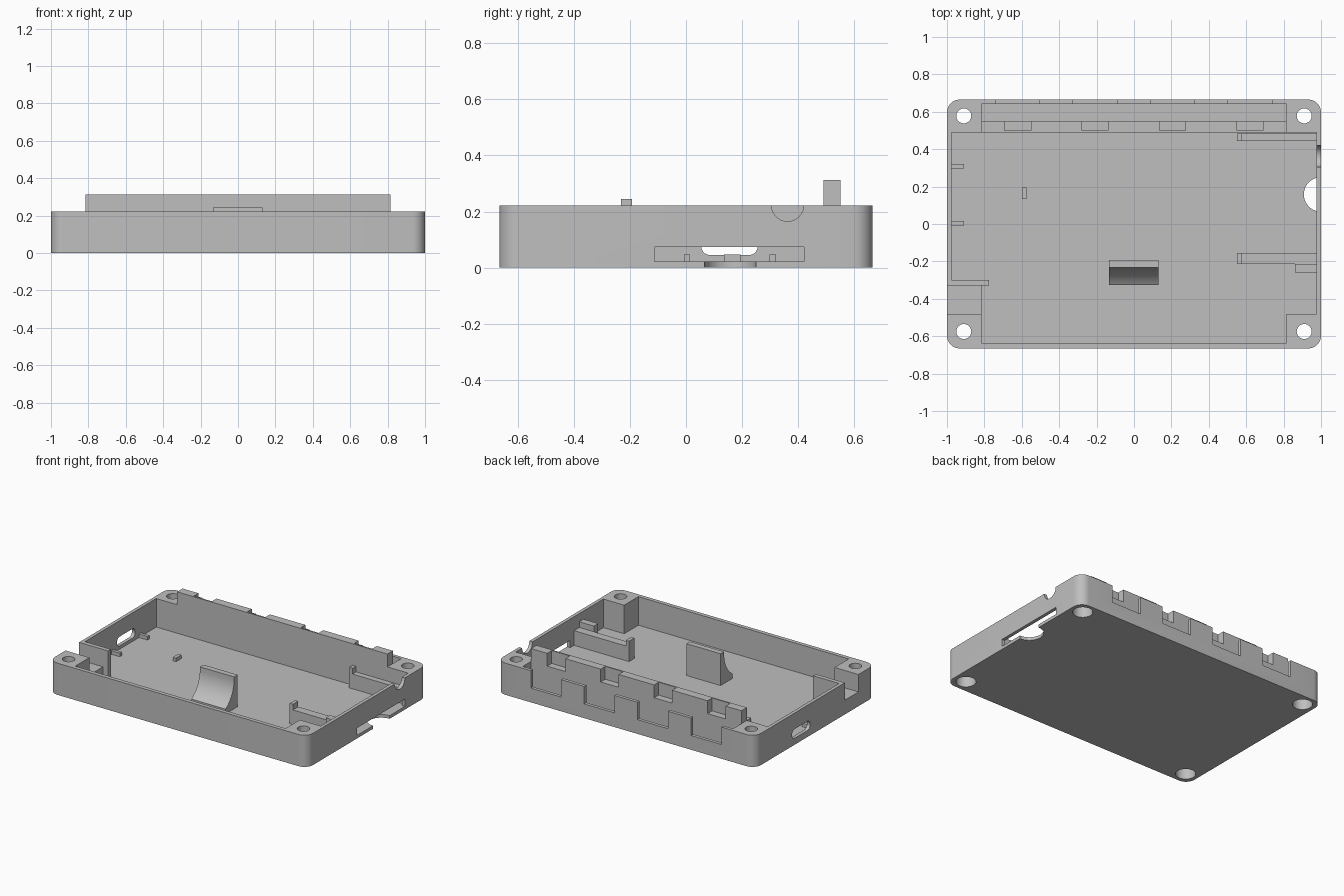
import bpy
from math import sin, cos, radians

default = bpy.data.objects.get("Cube")
if default:
    bpy.data.objects.remove(default, do_unlink=True)

grey = bpy.data.materials.new("light_grey")
grey.use_nodes = True
GREY = (0.52, 0.52, 0.52, 1)
grey.diffuse_color = GREY
grey.node_tree.nodes["Principled BSDF"].inputs["Base Color"].default_value = GREY

HEIGHT, FLOOR, OVER = 0.222, 0.022, 0.5


def prism(name, points, axis, low, high):
    """Extrude a 2D outline along an axis; points hold the other two axes in order."""
    def place(p, d):
        v = list(p)
        v.insert("xyz".index(axis), d)
        return v
    n = len(points)
    verts = [place(p, d) for d in (low, high) for p in points]
    faces = [list(range(n))[::-1], list(range(n, 2 * n))]
    faces += [[i, (i + 1) % n, n + (i + 1) % n, n + i] for i in range(n)]
    mesh = bpy.data.meshes.new(name)
    mesh.from_pydata(verts, [], faces)
    if axis == "y":
        mesh.flip_normals()
    mesh.materials.append(grey)
    obj = bpy.data.objects.new(name, mesh)
    bpy.context.collection.objects.link(obj)
    return obj


def box(name, x, y, z):
    return prism(name, [(x[0], y[0]), (x[1], y[0]), (x[1], y[1]), (x[0], y[1])], "z", *z)


def rounded(x, y, r, steps=10):
    """Rounded rectangle outline, counter-clockwise."""
    corners = [(x[1] - r, y[1] - r), (x[0] + r, y[1] - r),
               (x[0] + r, y[0] + r), (x[1] - r, y[0] + r)]
    return [(cx + r * cos(radians(90 * (k + i / steps))),
             cy + r * sin(radians(90 * (k + i / steps))))
            for k, (cx, cy) in enumerate(corners) for i in range(steps + 1)]


def circle(cx, cy, r, n=40):
    return [(cx + r * cos(radians(360 * i / n)), cy + r * sin(radians(360 * i / n)))
            for i in range(n)]


def combine(target, other, operation="DIFFERENCE"):
    mod = target.modifiers.new("combine", "BOOLEAN")
    mod.operation, mod.solver, mod.object = operation, "EXACT", other
    bpy.context.view_layer.objects.active = target
    bpy.ops.object.modifier_apply(modifier=mod.name)
    bpy.data.objects.remove(other, do_unlink=True)


def smooth(obj):
    bpy.ops.object.select_all(action="DESELECT")
    obj.select_set(True)
    bpy.context.view_layer.objects.active = obj
    bpy.ops.object.shade_smooth_by_angle(angle=radians(30))


# Tray shell with its cavities: main well, wide middle, front bay, rear slot
tray = prism("tray", rounded((-1, 1), (-0.665, 0.665), 0.068), "z", 0, HEIGHT)
inside = (FLOOR, OVER)
for x, y in [((-0.815, 0.815), (-0.637, 0.49)),
             ((-0.976, 0.976), (-0.3, 0.49)),
             ((0, 0.976), (-0.48, 0)),
             ((-0.815, 0.815), (0.55, 0.642))]:
    combine(tray, box("cutter", x, y, inside))

# Open gap above the low shelf in the side wall
combine(tray, box("cutter", (-1.1, -0.8), (-0.48, -0.33), (0.1, OVER)))

# Screw holes with wider recesses underneath
for sx in (-0.91, 0.91):
    for y in (-0.575, 0.578):
        combine(tray, prism("cutter", circle(sx, y, 0.04), "z", -0.1, OVER))
        combine(tray, prism("cutter", circle(sx, y, 0.064), "z", -0.1, 0.12))

# Wall openings: long port, cable notch, finger cut in the floor, rounded slot
combine(tray, box("cutter", (0.95, 1.1), (-0.113, 0.42), (FLOOR, 0.073)))
combine(tray, prism("cutter", circle(0.362, HEIGHT, 0.057), "x", 0.95, 1.1))
combine(tray, prism("cutter", circle(1, 0.158, 0.092), "z", -0.1, 0.04))
combine(tray, prism("cutter", rounded((0.055, 0.255), (0.045, 0.11), 0.03), "x", -1.1, -0.95))

# Terminal rail with notches, matched by windows in the rear wall
rail = box("terminal_rail", (-0.815, 0.815), (0.49, 0.55), (FLOOR, 0.312))
for i in range(4):
    cx = -0.622 + i * 0.414
    combine(rail, box("cutter", (cx - 0.07, cx + 0.07), (0.5, 0.6), inside))
    combine(tray, box("cutter", (cx - 0.117, cx + 0.117), (0.62, 0.7), (0.1, OVER)))
combine(tray, rail, "UNION")
smooth(tray)
tray.name = "tray"

# Board supports: a low rib ending in a taller post
for name, y in [("rear", (0.445, 0.485)), ("front", (-0.213, -0.155))]:
    box(name + "_support_rib", (0.575, 0.976), y, (FLOOR, 0.125))
    box(name + "_support_post", (0.55, 0.575), y, (FLOOR, 0.165))
box("support_stop", (0.862, 0.976), (-0.26, -0.213), (FLOOR, 0.165))
box("shelf_rib", (-0.815, -0.775), (-0.33, -0.3), (FLOOR, HEIGHT))

# Small locating stubs
for name, x, y in [("rear_stub", (-0.976, -0.91), (0.298, 0.32)),
                   ("middle_stub", (-0.976, -0.91), (-0.008, 0.015)),
                   ("floor_stub", (-0.6, -0.575), (0.135, 0.195))]:
    box(name, x, y, (FLOOR, 0.047))

# Curved cradle with a concave front
arc = [(-0.432 + 0.2 * cos(radians(a)), 0.225 + 0.2 * sin(radians(a)))
       for a in range(-58, 1, 4)]
profile = [(-0.325, FLOOR), (-0.193, FLOOR), (-0.193, 0.245), (-0.232, 0.245)] + arc[::-1]
smooth(prism("cradle", profile, "x", -0.133, 0.132))
